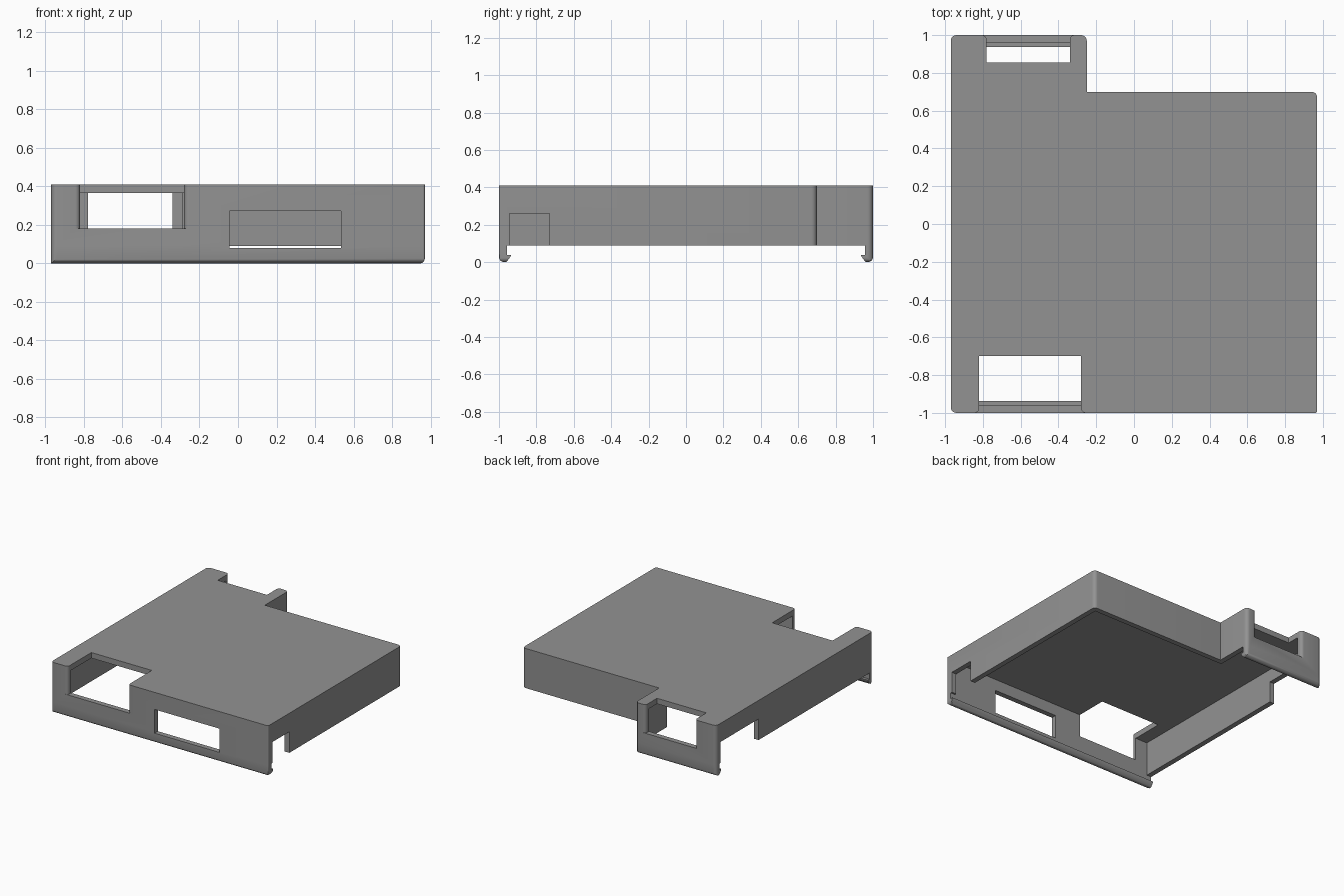
import bpy, bmesh, math

if "Cube" in bpy.data.objects:
    bpy.data.objects.remove(bpy.data.objects["Cube"])

TOP, RIM, ROOF, WALL = 0.41, 0.09, 0.365, 0.042
X, STEP_X, STEP_Y = 0.97, -0.25, 0.70

grey = bpy.data.materials.new("mid grey plastic")
grey.diffuse_color = (0.29, 0.29, 0.29, 1)
grey.use_nodes = True
grey.node_tree.nodes["Principled BSDF"].inputs["Base Color"].default_value = grey.diffuse_color


def prism(name, pts, lo, hi, axis="z"):
    """Extrude a closed 2D outline along an axis."""
    place = {"z": lambda a, b, c: (a, b, c),
             "x": lambda a, b, c: (c, a, b),
             "y": lambda a, b, c: (a, c, b)}[axis]
    bm = bmesh.new()
    low = [bm.verts.new(place(a, b, lo)) for a, b in pts]
    high = [bm.verts.new(place(a, b, hi)) for a, b in pts]
    bm.faces.new(low)
    bm.faces.new(high)
    n = len(pts)
    for i in range(n):
        j = (i + 1) % n
        bm.faces.new((low[i], low[j], high[j], high[i]))
    bmesh.ops.recalc_face_normals(bm, faces=bm.faces)
    mesh = bpy.data.meshes.new(name)
    bm.to_mesh(mesh)
    bm.free()
    mesh.materials.append(grey)
    ob = bpy.data.objects.new(name, mesh)
    bpy.context.collection.objects.link(ob)
    return ob


def box(name, x0, x1, y0, y1, z0, z1):
    return prism(name, [(x0, y0), (x1, y0), (x1, y1), (x0, y1)], z0, z1)


def rounded(corners, steps=6):
    """Outline from (x, y, radius) right-angled corners."""
    out = []
    n = len(corners)
    for i, (x, y, r) in enumerate(corners):
        if r == 0:
            out.append((x, y))
            continue
        px, py, _ = corners[i - 1]
        nx, ny, _ = corners[(i + 1) % n]
        lp, ln = math.hypot(px - x, py - y), math.hypot(nx - x, ny - y)
        a = ((px - x) / lp * r, (py - y) / lp * r)
        b = ((nx - x) / ln * r, (ny - y) / ln * r)
        for k in range(steps + 1):
            t = math.pi / 2 * k / steps
            u, v = 1 - math.sin(t), 1 - math.cos(t)
            out.append((x + a[0] * u + b[0] * v, y + a[1] * u + b[1] * v))
    return out


def boolean(ob, cutter, op="DIFFERENCE", keep=False):
    mod = ob.modifiers.new("cut", "BOOLEAN")
    mod.operation, mod.solver, mod.object = op, "EXACT", cutter
    bpy.context.view_layer.update()
    dg = bpy.context.evaluated_depsgraph_get()
    mesh = bpy.data.meshes.new_from_object(ob.evaluated_get(dg))
    ob.modifiers.clear()
    ob.data = mesh
    if not keep:
        bpy.data.objects.remove(cutter)


def flared_opening(x0, x1, y_in, side, r=0.025):
    """Opening through wall and roof, with rounded outer wall edges."""
    def edge(x, d):
        pts = [(x - d * r, side * 1.1)]
        for k in range(6):
            t = math.pi / 2 * k / 5
            pts.append((x - d * r * (1 - math.sin(t)),
                        side * (1 - r + r * math.cos(t))))
        return pts + [(x, y_in)]
    return prism("opening", edge(x0, 1) + edge(x1, -1)[::-1], 0.182, 0.6)


# Stepped cover outline
outline = rounded([(-X, -1, 0.03), (X, -1, 0.01), (X, STEP_Y, 0.03),
                   (STEP_X, STEP_Y, 0), (STEP_X, 1, 0.03), (-X, 1, 0.03)])
cover = prism("cover_shell", outline, RIM, TOP)

# Hollow underside
w = WALL
cavity = [(-X + w, -1 + w), (X - w, -1 + w), (X - w, STEP_Y - w),
          (STEP_X - w, STEP_Y - w), (STEP_X - w, 1 - w), (-X + w, 1 - w)]
boolean(cover, prism("cavity", cavity, -0.1, ROOF))

# Front and back connector openings
boolean(cover, flared_opening(-0.82, -0.28, -0.70, -1))
boolean(cover, flared_opening(-0.78, -0.34, 0.855, 1))

# Notches in the lower rim of the side walls
boolean(cover, box("notch", 0.85, 1.1, -0.945, -0.73, -0.1, 0.26))
boolean(cover, box("notch", -1.1, -0.85, 0.46, 0.945, -0.1, 0.26))

# Hooked clip skirts below the front and back walls
clips = []
for name, side, x1 in (("front_clip", -1, X), ("back_clip", 1, STEP_X)):
    hook = [(1, RIM), (1, 0.026), (0.997, 0.015), (0.989, 0.006), (0.978, 0.001),
            (0.965, 0), (0.957, 0.004), (0.936, 0.034), (0.936, 0.04),
            (1 - w, 0.04), (1 - w, RIM)]
    clip = prism(name, [(side * y, z) for y, z in hook], -X, x1, "x")
    boolean(clip, prism("corner_guide", outline, -0.2, 0.6), "INTERSECT")
    ends = rounded([(-X - 0.1, 0, 0), (x1, 0, 0.026), (x1, 0.5, 0), (-X - 0.1, 0.5, 0)])
    boolean(clip, prism("end_guide", ends, -1.2, 1.2, "y"), "INTERSECT")
    clips.append(clip)

# Wide front slot, dipping slightly into the clip skirt
slot = box("slot", -0.045, 0.535, -1.1, -0.9, 0.08, 0.272)
boolean(cover, slot, keep=True)
boolean(clips[0], slot)

# Smooth only the rounded edges
for ob in [cover] + clips:
    bpy.ops.object.select_all(action="DESELECT")
    ob.select_set(True)
    bpy.context.view_layer.objects.active = ob
    bpy.ops.object.shade_smooth_by_angle(angle=math.radians(35))
